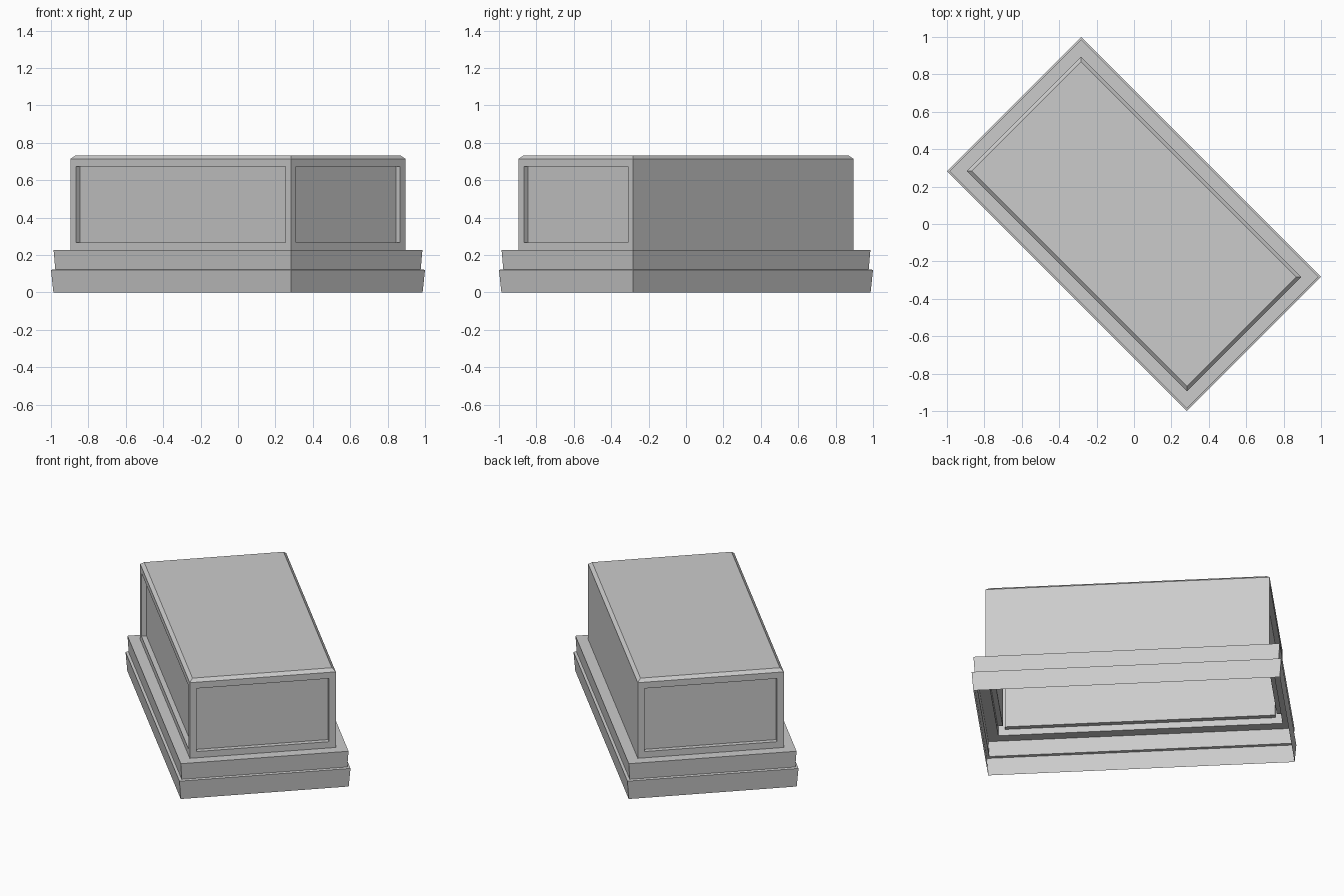
import bpy, bmesh, math
from mathutils import Matrix

if "Cube" in bpy.data.objects:
    bpy.data.objects.remove(bpy.data.objects["Cube"])

DIAG = math.sqrt(0.5)
TURN = Matrix.Rotation(math.radians(-45), 4, 'Z')


def shell(name, rings, cap=False, panels=False):
    """Skin rectangular rings given as (diagonal reach, height), open below."""
    bm = bmesh.new()
    loops = []
    for reach, z in rings:
        hx, hy = reach * DIAG + 0.2, reach * DIAG - 0.2
        loops.append([bm.verts.new((sx * hx, sy * hy, z))
                      for sx, sy in ((-1, -1), (1, -1), (1, 1), (-1, 1))])
    walls = []
    for lower, upper in zip(loops, loops[1:]):
        for i in range(4):
            j = (i + 1) % 4
            walls.append(bm.faces.new((lower[i], lower[j], upper[j], upper[i])))
    if cap:
        bm.faces.new(loops[-1])
    bm.normal_update()

    # Recessed panels on one long side and both ends
    if panels:
        for wall in (walls[0], walls[1], walls[3]):
            bmesh.ops.inset_individual(bm, faces=[wall], thickness=0.057)
            normal = wall.normal.copy()
            pushed = bmesh.ops.extrude_discrete_faces(bm, faces=[wall])["faces"]
            bmesh.ops.translate(bm, verts=pushed[0].verts, vec=normal * -0.03)

    bm.transform(TURN)
    mesh = bpy.data.meshes.new(name)
    bm.to_mesh(mesh)
    bm.free()
    obj = bpy.data.objects.new(name, mesh)
    bpy.context.collection.objects.link(obj)
    return obj


# Two flared plinth steps with the ledges between them
shell("stepped_base", [(0.987, 0), (1.0, 0.12), (0.977, 0.123),
                       (0.986, 0.227), (0.895, 0.227)])

# Box body with chamfered top edge
shell("body", [(0.895, 0.227), (0.895, 0.714), (0.867, 0.733)],
      cap=True, panels=True)
